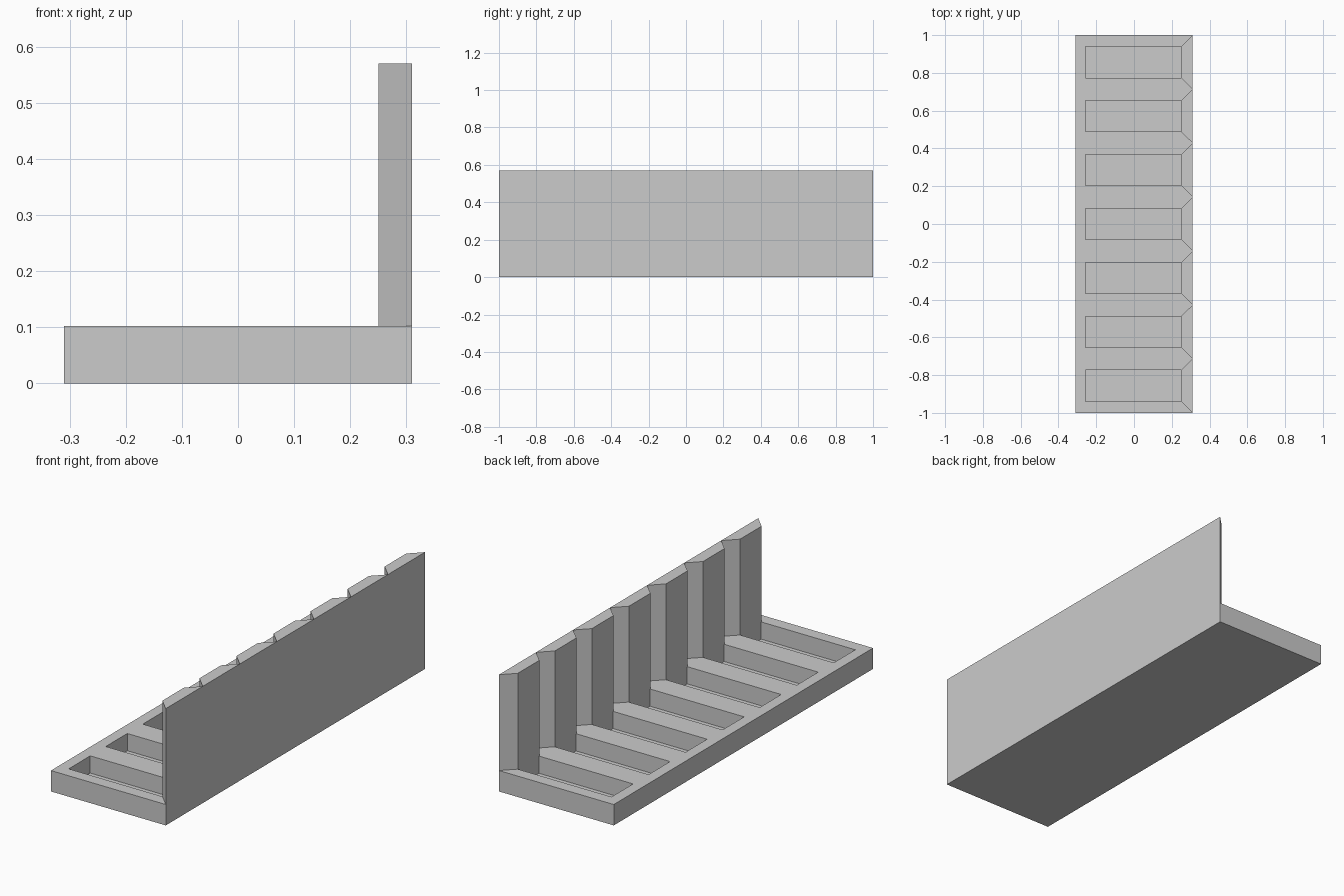
import bpy, bmesh

if "Cube" in bpy.data.objects:
    bpy.data.objects.remove(bpy.data.objects["Cube"])

BAYS = 7
PITCH = 2.0 / BAYS
HALF_X = 0.31        # half depth of the tray
FACE_X = 0.25        # front face of the wall ribs
POCKET_HALF = 0.083  # half width of pockets and rib faces
BASE_TOP, FLOOR, TOP = 0.102, 0.018, 0.57
centres = [-1 + PITCH * (i + 0.5) for i in range(BAYS)]


def prisms(name, profiles, z0, z1):
    """One object made of flat xy profiles extruded from z0 to z1."""
    bm = bmesh.new()
    for pts in profiles:
        face = bm.faces.new([bm.verts.new((x, y, z0)) for x, y in pts])
        ext = bmesh.ops.extrude_face_region(bm, geom=[face], use_keep_orig=True)
        for v in ext["geom"]:
            if isinstance(v, bmesh.types.BMVert):
                v.co.z = z1
    bmesh.ops.recalc_face_normals(bm, faces=bm.faces)
    mesh = bpy.data.meshes.new(name)
    bm.to_mesh(mesh)
    bm.free()
    obj = bpy.data.objects.new(name, mesh)
    bpy.context.collection.objects.link(obj)
    return obj


def rect(x0, x1, y0, y1):
    return [(x0, y0), (x1, y0), (x1, y1), (x0, y1)]


# Base tray with seven recessed pockets
base = prisms("base_tray", [rect(-HALF_X, HALF_X, -1, 1)], 0, BASE_TOP)
cutter = prisms("pocket_cutter",
                [rect(-0.256, 0.252, c - POCKET_HALF, c + POCKET_HALF) for c in centres],
                FLOOR, BASE_TOP + 0.1)
cutter.hide_render = True
mod = base.modifiers.new("pockets", 'BOOLEAN')
mod.operation = 'DIFFERENCE'
mod.solver = 'EXACT'
mod.object = cutter
bpy.context.view_layer.objects.active = base
bpy.ops.object.modifier_apply(modifier=mod.name)
bpy.data.objects.remove(cutter)

# Upright wall: a tapered rib behind each pocket, meeting in V grooves
prisms("ribbed_wall",
       [[(HALF_X, c - PITCH / 2), (HALF_X, c + PITCH / 2),
         (FACE_X, c + POCKET_HALF), (FACE_X, c - POCKET_HALF)] for c in centres],
       BASE_TOP, TOP)
